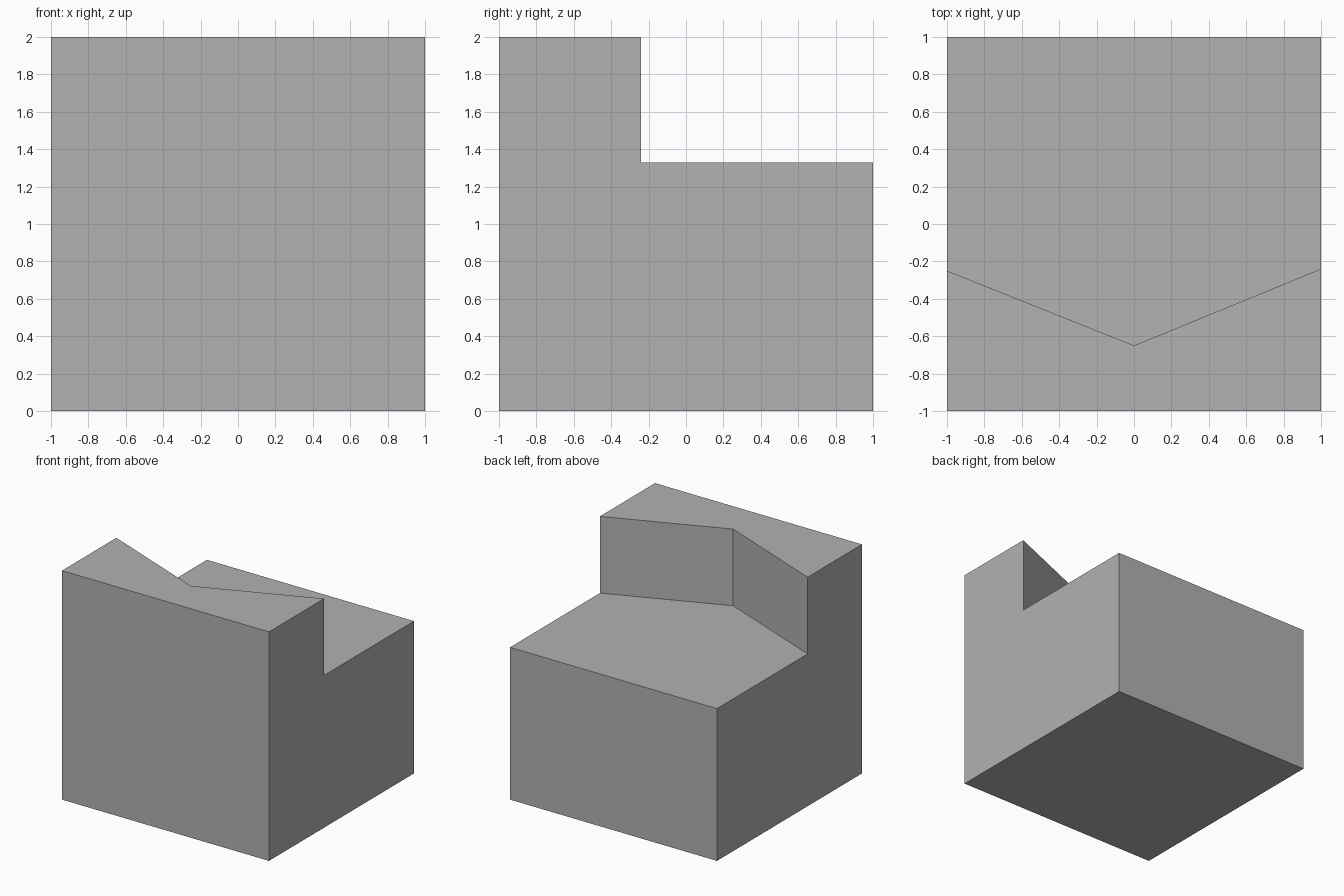
import bpy
import bmesh
import math

default_cube = bpy.data.objects.get("Cube")
if default_cube:
    bpy.data.objects.remove(default_cube, do_unlink=True)

STEP_Z, TOP_Z = 1.33, 2.0

# Plain grey material
grey = bpy.data.materials.new("plain grey")
grey.use_nodes = True
colour = (0.445, 0.445, 0.445, 1.0)
grey.diffuse_color = colour
grey.node_tree.nodes["Principled BSDF"].inputs["Base Color"].default_value = colour

# Square footprint, split by the bent line of the raised front wall
bm = bmesh.new()
notch = [bm.verts.new((x, y, 0)) for x, y in ((1, -0.24), (0, -0.65), (-1, -0.25))]
front = [bm.verts.new((x, -1, 0)) for x in (-1, 1)]
back = [bm.verts.new((x, 1, 0)) for x in (1, -1)]
front_face = bm.faces.new(front + notch)
back_face = bm.faces.new(notch[::-1] + back)


def raise_faces(faces, height):
    """Extrude faces upward and return the new top faces."""
    result = bmesh.ops.extrude_face_region(bm, geom=faces, use_keep_orig=height == STEP_Z)
    verts = [g for g in result["geom"] if isinstance(g, bmesh.types.BMVert)]
    bmesh.ops.translate(bm, verts=verts, vec=(0, 0, height))
    return [g for g in result["geom"] if isinstance(g, bmesh.types.BMFace)]


# Low block, then the taller front wall
tops = raise_faces([front_face, back_face], STEP_Z)
wall_top = min(tops, key=lambda f: f.calc_center_median().y)
raise_faces([wall_top], TOP_Z - STEP_Z)
for face in [f for f in bm.faces if len(f.verts) > 4 and
             abs(f.calc_center_median().z - STEP_Z) < 0.001 and
             f.calc_center_median().y < -0.3]:
    bm.faces.remove(face)

# Merge coplanar faces
bmesh.ops.recalc_face_normals(bm, faces=bm.faces)
bmesh.ops.dissolve_limit(bm, angle_limit=math.radians(1),
                         verts=bm.verts, edges=bm.edges)
bmesh.ops.recalc_face_normals(bm, faces=bm.faces)

mesh = bpy.data.meshes.new("notched_block")
bm.to_mesh(mesh)
bm.free()
mesh.materials.append(grey)
block = bpy.data.objects.new("notched_block", mesh)
bpy.context.collection.objects.link(block)
